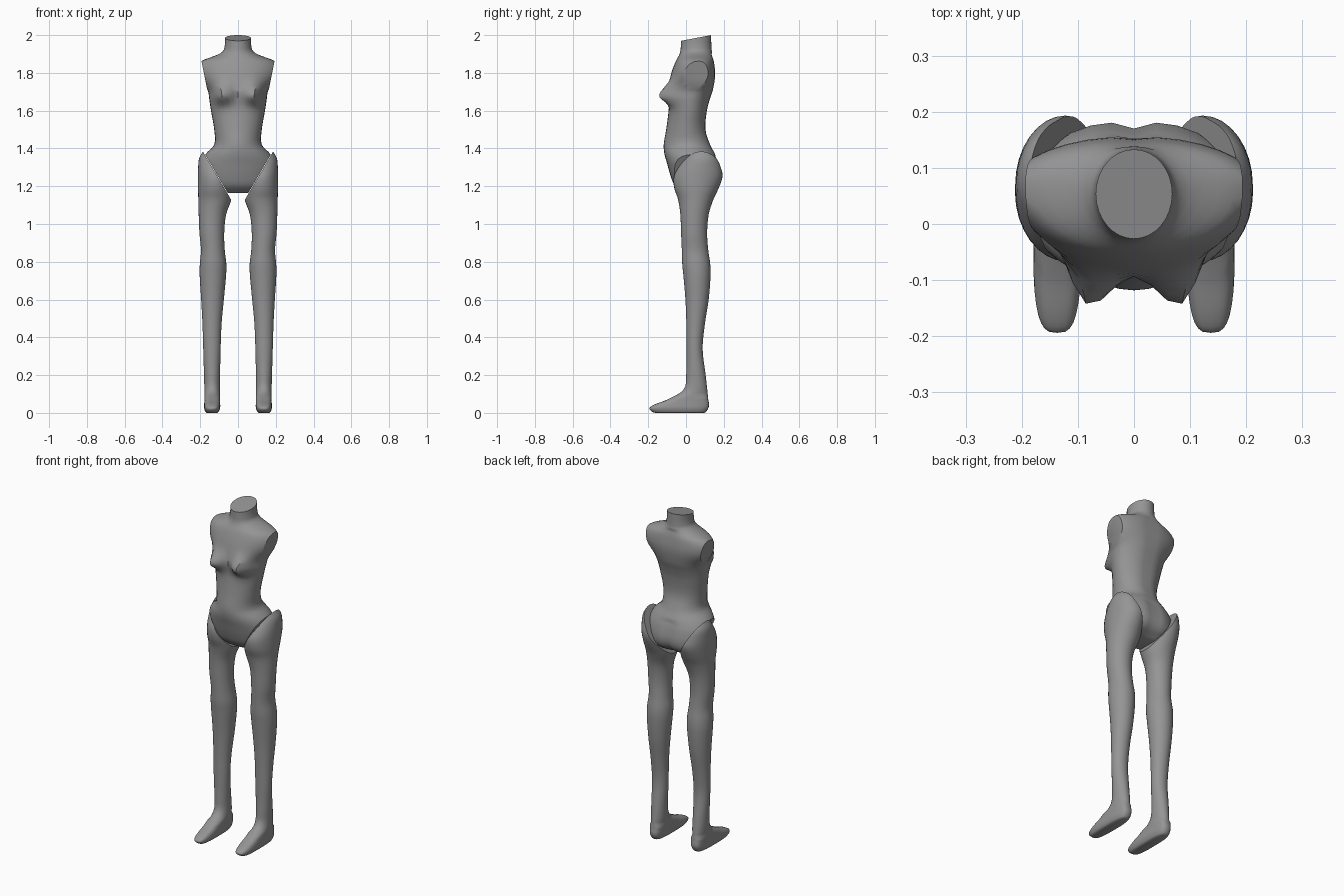
import bpy, bmesh, math
from mathutils import Vector

cube = bpy.data.objects.get("Cube")
if cube:
    bpy.data.objects.remove(cube, do_unlink=True)

grey = bpy.data.materials.new("mannequin_grey")
grey.use_nodes = True
COLOUR = (0.3, 0.3, 0.3, 1)
grey.diffuse_color = COLOUR
grey.node_tree.nodes["Principled BSDF"].inputs["Base Color"].default_value = COLOUR

SIDES = 32
STEPS = 4


def smooth_keys(keys):
    """Hermite interpolation of ring settings along the height."""
    last = len(keys) - 1

    def slope(i, c):
        a, b = keys[max(i - 1, 0)], keys[min(i + 1, last)]
        return (b[c] - a[c]) / (b[0] - a[0])

    rings = []
    for i in range(last):
        a, b = keys[i], keys[i + 1]
        h = b[0] - a[0]
        for s in range(STEPS):
            t = s / STEPS
            ease = t * t * (3 - 2 * t)
            ring = [a[0] + h * t]
            for c in range(1, len(a)):
                ring.append(a[c] + (b[c] - a[c]) * ease
                            + h * slope(i, c) * t * (1 - t) ** 2
                            - h * slope(i + 1, c) * t * t * (1 - t))
            rings.append(ring)
    rings.append(list(keys[last]))
    return rings


def loft(keys, square_below=None):
    """Rings: height, side x0, side x1, front y, middle y, back y."""
    bm = bmesh.new()
    loops = []
    for z, x0, x1, front, middle, back in smooth_keys(keys):
        power = 1.0
        if square_below and z < square_below:
            power = 0.65
        loop = []
        for k in range(SIDES):
            angle = math.tau * k / SIDES
            c, s = math.cos(angle), math.sin(angle)
            c = math.copysign(abs(c) ** power, c)
            s = math.copysign(abs(s) ** power, s)
            depth = back - middle if s > 0 else middle - front
            loop.append(bm.verts.new(((x0 + x1) / 2 + c * (x1 - x0) / 2, middle + s * depth, z)))
        loops.append(loop)
    for upper, lower in zip(loops, loops[1:]):
        for k in range(SIDES):
            n = (k + 1) % SIDES
            bm.faces.new((upper[k], upper[n], lower[n], lower[k]))
    bm.faces.new(loops[0])
    bm.faces.new(loops[-1])
    return bm


def slice_off(bm, point, normal, above=-1.0):
    """Cut away everything on the normal side and close the hole."""
    faces = [f for f in bm.faces if f.calc_center_median().z > above]
    edges = {e for f in faces for e in f.edges}
    verts = {v for f in faces for v in f.verts}
    cut = bmesh.ops.bisect_plane(bm, geom=list(verts) + list(edges) + faces, dist=1e-5,
                                 plane_co=point, plane_no=Vector(normal).normalized(),
                                 clear_outer=True)
    rim = [e for e in cut["geom_cut"] if isinstance(e, bmesh.types.BMEdge)]
    bmesh.ops.holes_fill(bm, edges=rim, sides=0)


def finish(bm, name):
    bmesh.ops.recalc_face_normals(bm, faces=bm.faces)
    mesh = bpy.data.meshes.new(name)
    bm.to_mesh(mesh)
    bm.free()
    mesh.materials.append(grey)
    obj = bpy.data.objects.new(name, mesh)
    bpy.context.collection.objects.link(obj)
    bpy.ops.object.select_all(action="DESELECT")
    obj.select_set(True)
    bpy.context.view_layer.objects.active = obj
    bpy.ops.object.shade_smooth_by_angle(angle=math.radians(40))
    return obj


# Torso: height, half width, front, middle, back
torso_keys = [
    (2.05, .07, -.025, .055, .132),
    (1.93, .072, -.028, .055, .135),
    (1.90, .1, -.034, .065, .14),
    (1.86, .197, -.055, .07, .15),
    (1.79, .213, -.08, .07, .157),
    (1.71, .161, -.09, .05, .146),
    (1.66, .152, -.088, .03, .13),
    (1.6, .143, -.092, .02, .115),
    (1.5, .126, -.105, .01, .108),
    (1.42, .126, -.118, .015, .133),
    (1.37, .172, -.114, .03, .158),
    (1.32, .2, -.1, .04, .176),
    (1.25, .2, -.08, .05, .186),
    (1.2, .19, -.058, .06, .165),
    (1.165, .15, -.02, .06, .11),
]
torso = loft([(z, -w, w, f, m, b) for z, w, f, m, b in torso_keys])

# Bust, spine hollow and seat cleft
for v in torso.verts:
    x, y, z = v.co
    if y < 0.03 and z > 1.5:
        spread = .06 if z > 1.68 else .045
        front = min(1, (0.03 - y) / .09)
        v.co.y -= .075 * front * math.exp(-((abs(x) - .085) / .05) ** 2 - ((z - 1.68) / spread) ** 2)
    elif y > 0.08 and z < 1.9:
        v.co.y -= (.016 if z < 1.36 else .006) * math.exp(-(x / .03) ** 2)

# Flat cuts at the neck, arms and hips
HIP = Vector((.172, 0, 1.365))
slice_off(torso, (0, -.025, 1.97), (0, -.19, 1))
for side in (1, -1):
    slice_off(torso, (side * .193, 0, 1.86), (side * 1, 0, -.2), above=1.66)
    slice_off(torso, (side * HIP.x, 0, HIP.z), (side * 1, 0, -.585))
finish(torso, "torso")

# Leg with foot: height, inner x, outer x, front, back
leg_keys = [
    (1.385, .13, .185, .03, .13),
    (1.35, .08, .205, -.002, .165),
    (1.3, .05, .211, -.04, .185),
    (1.25, .03, .212, -.065, .193),
    (1.19, .03, .212, -.062, .173),
    (1.13, .035, .21, -.042, .145),
    (1.05, .063, .208, -.03, .12),
    (.95, .073, .204, -.026, .112),
    (.86, .07, .196, -.022, .118),
    (.79, .062, .202, -.02, .128),
    (.73, .063, .203, -.014, .13),
    (.6, .075, .195, -.003, .12),
    (.47, .087, .188, .002, .1),
    (.34, .092, .184, .003, .088),
    (.2, .095, .18, .001, .104),
    (.12, .095, .178, -.015, .113),
    (.07, .095, .178, -.1, .118),
    (.045, .094, .179, -.165, .122),
    (.025, .095, .179, -.194, .118),
    (.005, .103, .172, -.178, .105),
    (0, .11, .165, -.16, .095),
]
for side, name in ((1, "left_leg"), (-1, "right_leg")):
    leg = loft([(z, a, b, f, (f + k) / 2, k) for z, a, b, f, k in leg_keys], square_below=.09)
    slice_off(leg, HIP + Vector((.003, 0, 0)), (-1, 0, .585))
    for v in leg.verts:
        v.co.x *= side
    finish(leg, name)
